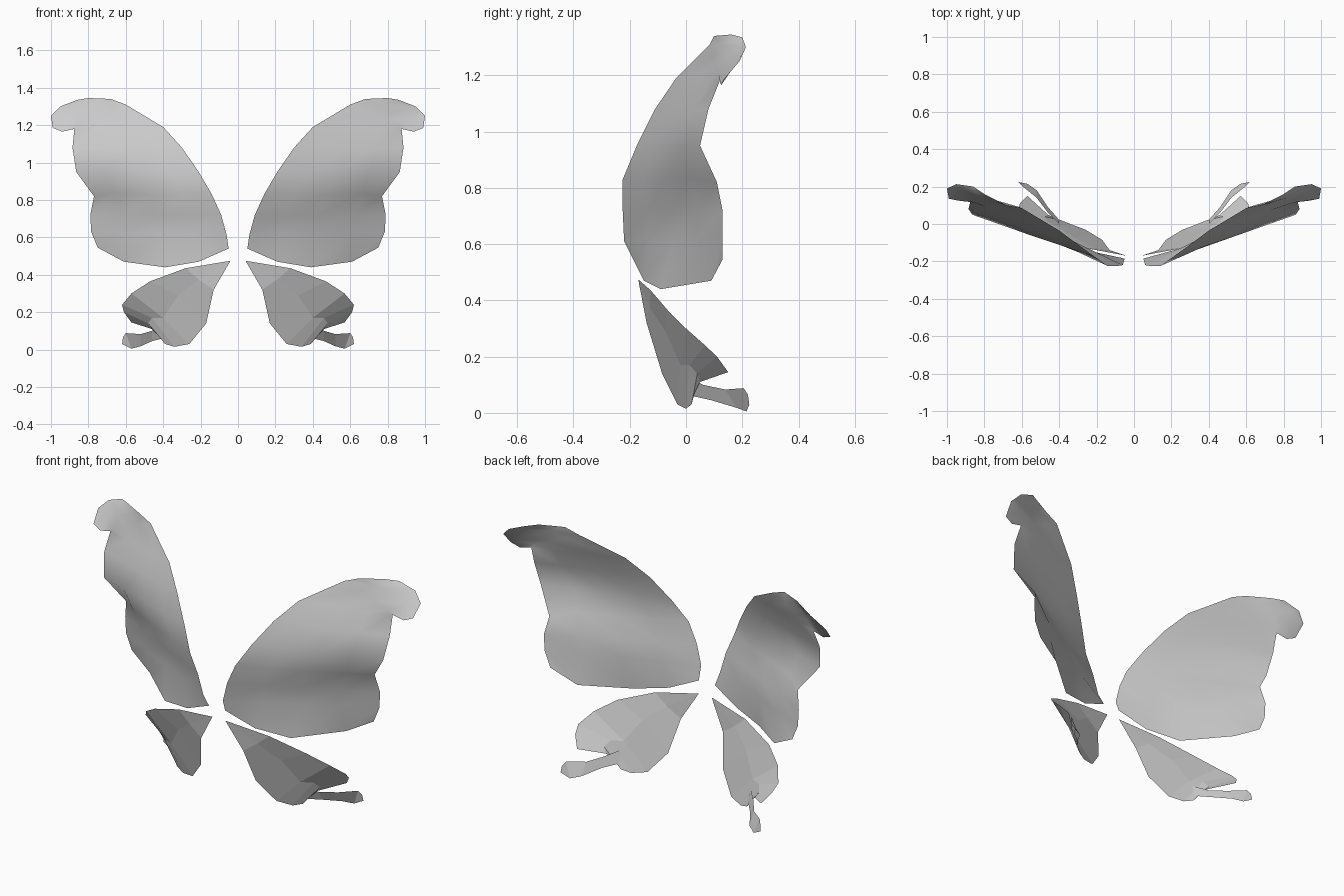
import bpy
import bmesh
from mathutils import Vector

cube = bpy.data.objects.get("Cube")
if cube:
    bpy.data.objects.remove(cube, do_unlink=True)

# One plain grey for every wing
grey = bpy.data.materials.new("plain_grey")
grey.use_nodes = True
colour = (0.6, 0.6, 0.6, 1)
grey.diffuse_color = colour
grey.node_tree.nodes["Principled BSDF"].inputs["Base Color"].default_value = colour


def along(points, t):
    """Point at fraction t of a polyline; points are listed across, up, depth."""
    points = [Vector((x, y, z)) for x, z, y in points]
    position = t * (len(points) - 1)
    index = min(int(position), len(points) - 2)
    return points[index].lerp(points[index + 1], position - index)


def sheet(bm, ribs, columns, side):
    """Loft a thin surface through ribs, mirrored in x when side is negative."""
    grid = []
    for rib in ribs:
        row = []
        for step in range(columns + 1):
            point = along(rib, step / columns)
            point.x *= side
            row.append(bm.verts.new(point))
        grid.append(row)
    for low, high in zip(grid, grid[1:]):
        for i in range(columns):
            corners = [low[i], low[i + 1], high[i + 1], high[i]]
            bm.faces.new(corners if side > 0 else corners[::-1])


def make_wing(name, sheets, side, smooth):
    """Join lofted sheets into one wing object."""
    bm = bmesh.new()
    for ribs, columns in sheets:
        sheet(bm, ribs, columns, side)
    bmesh.ops.remove_doubles(bm, verts=bm.verts, dist=0.001)
    mesh = bpy.data.meshes.new(name)
    bm.to_mesh(mesh)
    bm.free()
    mesh.materials.append(grey)
    wing = bpy.data.objects.new(name, mesh)
    bpy.context.collection.objects.link(wing)
    if smooth:
        bpy.ops.object.select_all(action="DESELECT")
        wing.select_set(True)
        bpy.context.view_layer.objects.active = wing
        bpy.ops.object.shade_smooth_by_angle(angle=1.5)


# Upper wing ribs, leading edge to trailing edge, bottom to tip
upper_ribs = [
    [(.05, .54, -.185), (.21, .47, -.15), (.39, .44, -.09), (.61, .47, .09), (.75, .545, .13)],
    [(.06, .61, -.22), (.785, .63, .13)],
    [(.09, .72, -.225), (.79, .72, .13)],
    [(.14, .83, -.225), (.3, .83, -.15), (.47, .83, -.075), (.66, .835, .015), (.77, .82, .11)],
    [(.21, .95, -.175), (.54, .95, -.065), (.865, .95, .05)],
    [(.3, 1.08, -.11), (.885, 1.08, .08)],
    [(.4, 1.19, -.035), (.875, 1.18, .12)],
    [(.6, 1.31, .085), (.94, 1.165, .125)],
    [(.68, 1.34, .1), (.75, 1.31, .12), (.84, 1.27, .145), (.93, 1.23, .17), (.99, 1.185, .135)],
    [(.8, 1.345, .16), (.92, 1.3, .198), (1, 1.25, .19)],
    [(.86, 1.335, .2), (.95, 1.3, .213)],
]

# Lower wing ribs from the root, top edge over the fold to the bottom edge
lower_ribs = [
    [(.04, .475, -.17)] * 3,
    [(.28, .435, -.125), (.21, .375, -.13), (.13, .32, -.14)],
    [(.47, .365, -.065), (.32, .29, -.073), (.17, .14, -.085)],
    [(.57, .3, 0), (.4, .17, -.02), (.26, .03, -.03)],
    [(.62, .24, .068), (.46, .17, .012), (.34, .015, 0)],
    [(.61, .2, .11), (.48, .14, .04), (.39, .03, .02)],
    [(.57, .145, .15), (.46, .11, .05), (.42, .07, .03)],
]

# Slender tail curling backward
tail_ribs = [
    [(.4, .13, 0), (.4, .06, .022)],
    [(.46, .1, .06), (.46, .045, .09)],
    [(.52, .083, .14), (.52, .018, .18)],
    [(.6, .088, .205), (.57, .005, .215)],
    [(.615, .065, .22), (.62, .03, .225)],
]

for label, side in (("left", 1), ("right", -1)):
    make_wing(label + "_upper_wing", [(upper_ribs, 4)], side, True)
    make_wing(label + "_lower_wing", [(lower_ribs, 2), (tail_ribs, 1)], side, False)
